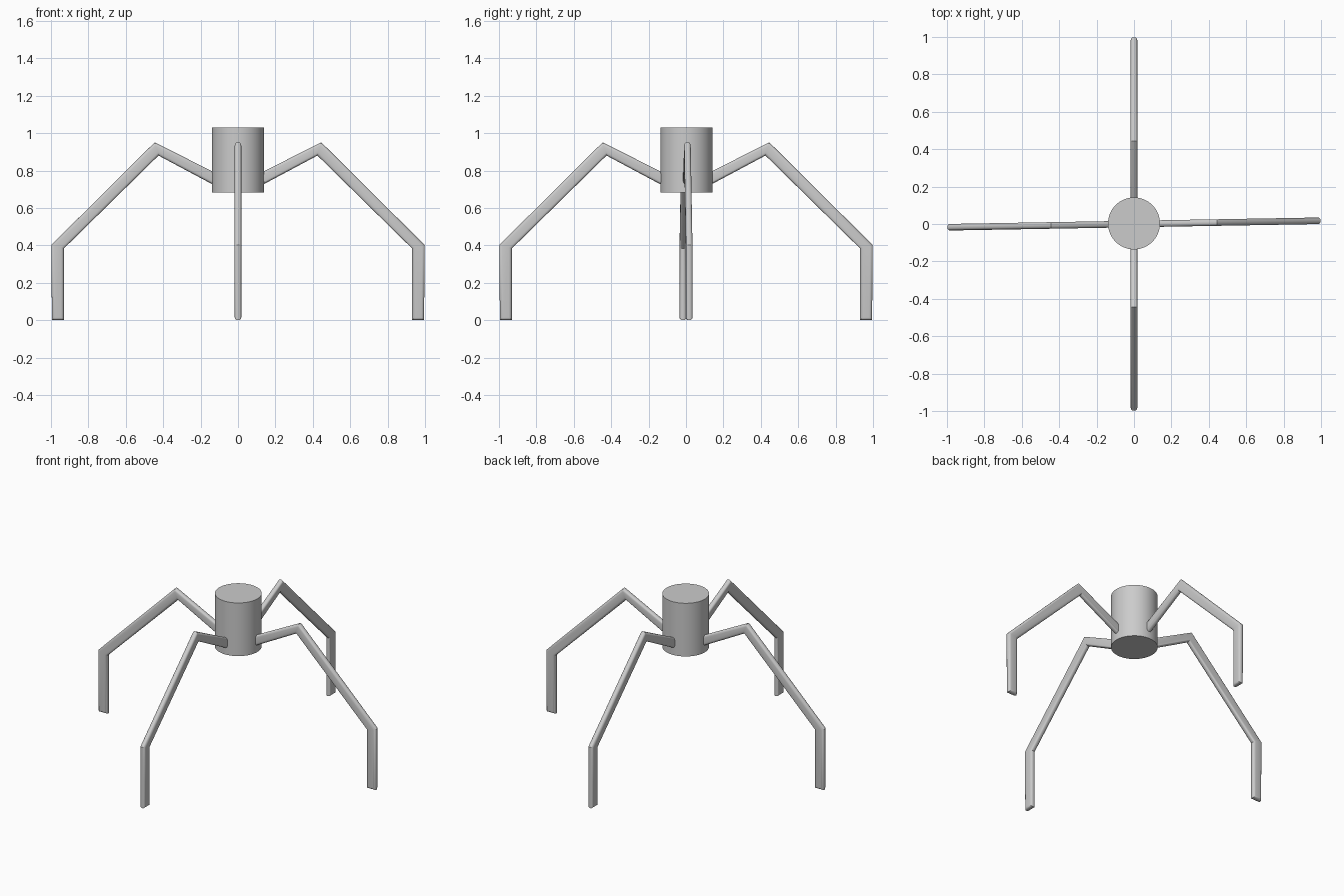
import bpy, bmesh
from math import radians, cos, sin

if "Cube" in bpy.data.objects:
    bpy.data.objects.remove(bpy.data.objects["Cube"])

R, BOTTOM, TOP = 0.139, 0.682, 1.031   # body size
THICK = 0.035                          # leg thickness

# side outline of one leg: outward distance, height
OUTLINE = [(0.931, 0.0), (0.995, 0.0), (0.998, 0.402), (0.445, 0.951),
           (0.11, 0.781), (0.11, 0.712), (0.425, 0.880), (0.931, 0.383)]


def smooth(obj, angle):
    bpy.ops.object.select_all(action='DESELECT')
    obj.select_set(True)
    bpy.context.view_layer.objects.active = obj
    bpy.ops.object.shade_smooth_by_angle(angle=radians(angle))


def make_leg(name, degrees):
    a = radians(degrees)
    bm = bmesh.new()
    h = THICK / 2
    verts = [bm.verts.new((x, -h, z)) for x, z in OUTLINE]
    face = bm.faces.new(verts)
    ext = bmesh.ops.extrude_face_region(bm, geom=[face])
    moved = [g for g in ext['geom'] if isinstance(g, bmesh.types.BMVert)]
    bmesh.ops.translate(bm, verts=moved, vec=(0, THICK, 0))
    bmesh.ops.recalc_face_normals(bm, faces=bm.faces[:])
    # round the rims of both flat sides
    rims = [e for e in bm.edges
            if abs(e.verts[0].co.y - e.verts[1].co.y) < 1e-6]
    bmesh.ops.bevel(bm, geom=rims, offset=0.015, segments=4,
                    profile=0.5, affect='EDGES')
    # turn the leg to its direction around the body
    for v in bm.verts:
        x, y = v.co.x, v.co.y
        v.co.x, v.co.y = x * cos(a) - y * sin(a), x * sin(a) + y * cos(a)
    me = bpy.data.meshes.new(name)
    bm.to_mesh(me)
    bm.free()
    obj = bpy.data.objects.new(name, me)
    bpy.context.collection.objects.link(obj)
    smooth(obj, 30)


# central drum
bpy.ops.mesh.primitive_cylinder_add(vertices=64, radius=R, depth=TOP - BOTTOM,
                                    location=(0, 0.003, (TOP + BOTTOM) / 2))
body = bpy.context.object
body.name = "body"
smooth(body, 30)

# four legs, the side pair turned very slightly
for name, deg in (("right_leg", 1), ("back_leg", 90),
                  ("left_leg", 181), ("front_leg", 270)):
    make_leg(name, deg)
